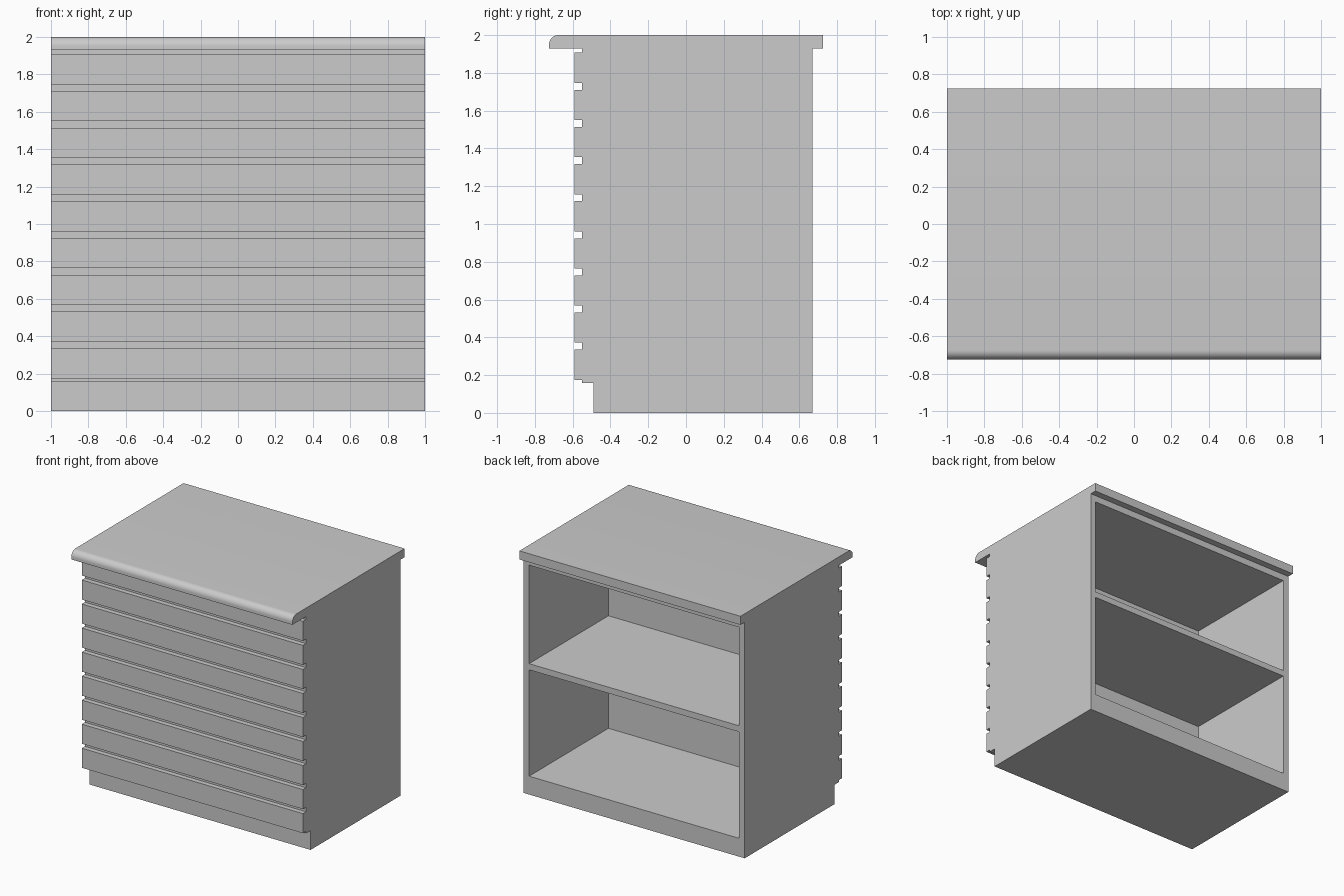
import bpy, bmesh
from math import sin, cos, pi

if "Cube" in bpy.data.objects:
    bpy.data.objects.remove(bpy.data.objects["Cube"])

WALL = 0.05            # side panel thickness
BACK = 0.67            # open rear edge of the carcass
INNER = -0.355         # inside face of the front panel


def extrude(name, profile, x0, x1):
    """Solid made by sweeping a (y, z) profile from x0 to x1."""
    bm = bmesh.new()
    face = bm.faces.new([bm.verts.new((x0, y, z)) for y, z in profile])
    ext = bmesh.ops.extrude_face_region(bm, geom=[face])
    moved = [g for g in ext["geom"] if isinstance(g, bmesh.types.BMVert)]
    bmesh.ops.translate(bm, verts=moved, vec=(x1 - x0, 0, 0))
    bmesh.ops.recalc_face_normals(bm, faces=bm.faces)
    mesh = bpy.data.meshes.new(name)
    bm.to_mesh(mesh)
    bm.free()
    obj = bpy.data.objects.new(name, mesh)
    bpy.context.collection.objects.link(obj)
    return obj


def rect(y0, y1, z0, z1):
    return [(y0, z0), (y1, z0), (y1, z1), (y0, z1)]


def stepped(rear):
    """Panel outline with the toe-kick recess at the lower front."""
    return [(-0.49, 0), (rear, 0), (rear, 1.93), (-0.55, 1.93),
            (-0.55, 0.158), (-0.49, 0.158)]


# Side panels
for label, s in (("left", -1), ("right", 1)):
    extrude(label + "_side_panel", stepped(BACK), s * (1 - WALL), s)

# Front panel with toe kick
IN = 1 - WALL
extrude("front_panel", stepped(INNER), -IN, IN)

# Plinth, middle shelf and top panel
for name, z0, z1 in (("plinth", 0, 0.15), ("middle_shelf", 1.02, 1.07),
                     ("top_panel", 1.875, 1.93)):
    extrude(name, rect(INNER, BACK, z0, z1), -IN, IN)

# Horizontal front slats
for i in range(9):
    z = 0.175 + i * 0.1965
    extrude(f"front_slat_{i + 1}", rect(-0.59, -0.55, z, z + 0.16), -1, 1)

# Countertop with rounded front edge
R = 0.05
nose = [(-0.725 + R - R * cos(a), 2 - R + R * sin(a))
        for a in (pi / 2 * k / 10 for k in range(11))]
top = extrude("countertop", [(-0.725, 1.93)] + nose + [(0.725, 2), (0.725, 1.93)], -1, 1)
bpy.context.view_layer.objects.active = top
top.select_set(True)
bpy.ops.object.shade_smooth_by_angle(angle=pi / 6)
